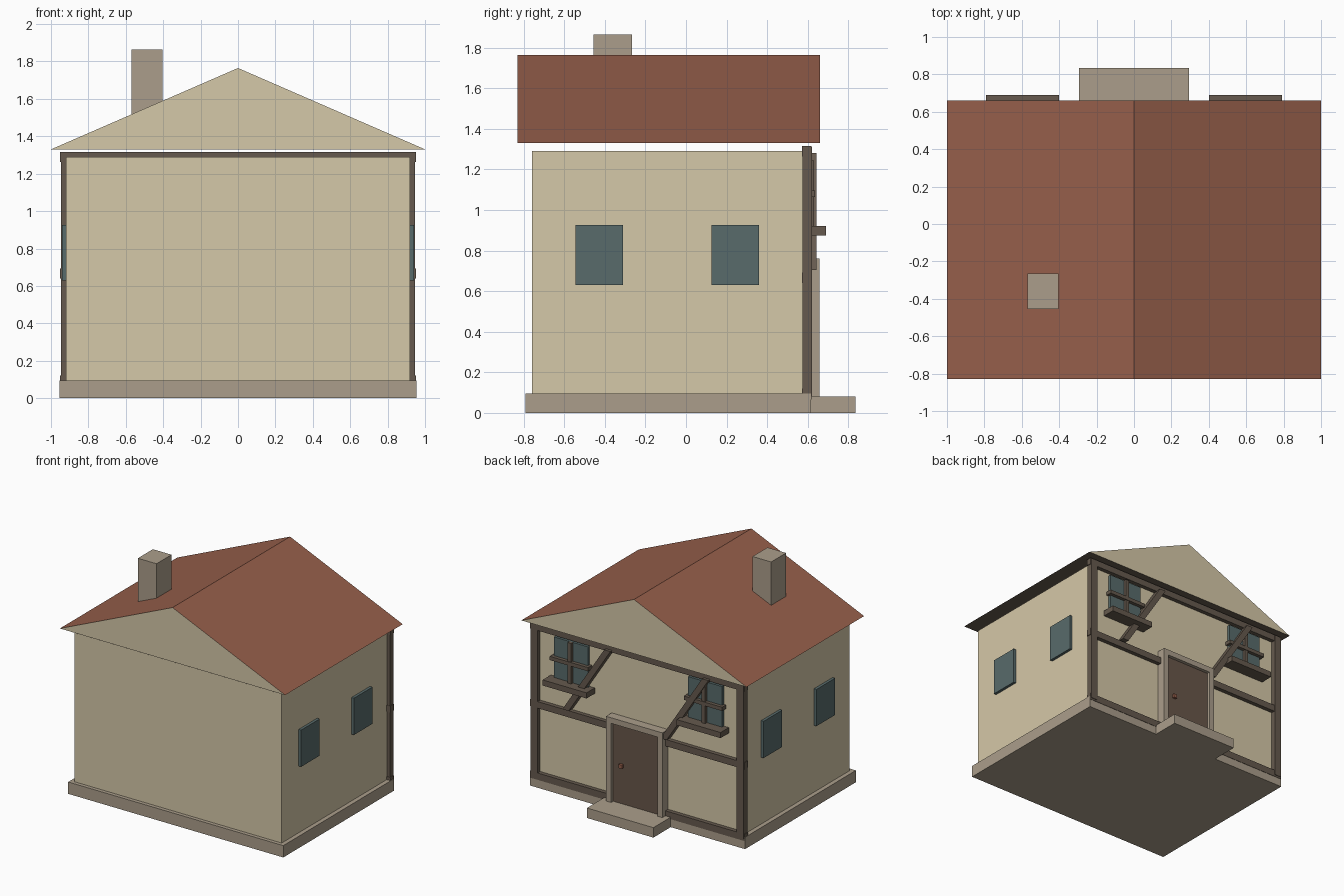
import bpy
import bmesh
from mathutils import Matrix, Vector

cube = bpy.data.objects.get("Cube")
if cube:
    bpy.data.objects.remove(cube, do_unlink=True)


def material(name, rgb):
    """Flat material from 8-bit sRGB values."""
    lin = [((c / 255 + 0.055) / 1.055) ** 2.4 for c in rgb] + [1]
    mat = bpy.data.materials.new(name)
    mat.use_nodes = True
    mat.diffuse_color = lin
    mat.node_tree.nodes["Principled BSDF"].inputs["Base Color"].default_value = lin
    return mat


plaster = material("cream plaster", (213, 200, 168))
stone = material("grey stone", (171, 158, 139))
timber = material("dark timber", (102, 90, 78))
tiles = material("red tiles", (150, 95, 75))
glass = material("blue grey glass", (88, 107, 107))
door_wood = material("brown door wood", (104, 86, 73))


def add_object(name, bm, *mats):
    bmesh.ops.recalc_face_normals(bm, faces=bm.faces)
    mesh = bpy.data.meshes.new(name)
    bm.to_mesh(mesh)
    bm.free()
    for m in mats:
        mesh.materials.append(m)
    obj = bpy.data.objects.new(name, mesh)
    bpy.context.collection.objects.link(obj)
    return obj


def box(name, x, y, z, mat):
    """Box given by its (min, max) range on each axis."""
    bm = bmesh.new()
    size = [b - a for a, b in (x, y, z)]
    mid = [(a + b) / 2 for a, b in (x, y, z)]
    bmesh.ops.create_cube(bm, size=1, matrix=Matrix.Translation(mid) @ Matrix.Diagonal((*size, 1)))
    return add_object(name, bm, mat)


def sides(name, x, y, z, mat):
    """A box and its mirror image across x = 0."""
    box("left_" + name, x, y, z, mat)
    box("right_" + name, (-x[1], -x[0]), y, z, mat)


def brace(name, top, bottom, width, y, mat):
    """Slanted timber with level ends, lying in the back wall plane."""
    bm = bmesh.new()
    h = width / 2
    outline = [(top[0] - h, top[1]), (top[0] + h, top[1]),
               (bottom[0] + h, bottom[1]), (bottom[0] - h, bottom[1])]
    face = bm.faces.new([bm.verts.new((px, y[0], pz)) for px, pz in outline])
    out = bmesh.ops.extrude_face_region(bm, geom=[face])
    moved = [v for v in out["geom"] if isinstance(v, bmesh.types.BMVert)]
    bmesh.ops.translate(bm, verts=moved, vec=Vector((0, y[1] - y[0], 0)))
    add_object(name, bm, mat)


# Plinth, walls and chimney
box("plinth", (-0.955, 0.955), (-0.79, 0.615), (0, 0.095), stone)
box("walls", (-0.92, 0.92), (-0.76, 0.585), (0.095, 1.29), plaster)
box("chimney", (-0.57, -0.405), (-0.455, -0.265), (1.4, 1.865), stone)

# Gabled roof: tiled slopes, plastered gables, timber underside
bm = bmesh.new()
ends = [[bm.verts.new((x, y, z)) for x, z in ((-1, 1.33), (1, 1.33), (0, 1.765))]
        for y in (-0.83, 0.66)]
for end in ends:
    bm.faces.new(end)
for i in range(3):
    j = (i + 1) % 3
    bm.faces.new((ends[0][i], ends[0][j], ends[1][j], ends[1][i]))
roof = add_object("roof", bm, tiles, plaster, timber)
for p in roof.data.polygons:
    p.material_index = 1 if abs(p.normal.y) > 0.5 else 2 if p.normal.z < -0.5 else 0

# Timber frame on the back wall
sides("corner_post", (0.885, 0.947), (0.575, 0.622), (0.08, 1.31), timber)
for label, low, high in (("bottom", 0.065, 0.12), ("middle", 0.64, 0.693), ("top", 1.263, 1.315)):
    box(label + "_beam", (-0.952, 0.952), (0.572, 0.618), (low, high), timber)
brace("left_brace", (0.25, 1.28), (0.62, 0.705), 0.055, (0.58, 0.642), timber)
brace("right_brace", (-0.62, 1.28), (-0.25, 0.705), 0.055, (0.58, 0.642), timber)

# Back windows with glazing bars and sills
sides("back_window", (0.445, 0.745), (0.58, 0.607), (0.9, 1.245), glass)
sides("window_mullion", (0.58, 0.61), (0.58, 0.63), (0.9, 1.245), timber)
sides("window_crossbar", (0.425, 0.765), (0.58, 0.635), (1.065, 1.095), timber)
sides("window_sill", (0.4, 0.79), (0.58, 0.69), (0.875, 0.92), timber)

# Side windows
for label, low, high in (("front", -0.545, -0.31), ("rear", 0.125, 0.36)):
    sides(label + "_side_window", (0.9, 0.942), (low, high), (0.63, 0.925), glass)

# Door, frame, knob and step
box("door", (-0.21, 0.21), (0.58, 0.63), (0.08, 0.715), door_wood)
sides("door_jamb", (0.205, 0.25), (0.58, 0.657), (0.08, 0.715), stone)
box("door_lintel", (-0.25, 0.25), (0.58, 0.657), (0.715, 0.76), stone)
box("door_knob", (0.115, 0.145), (0.62, 0.65), (0.37, 0.4), tiles)
box("doorstep", (-0.295, 0.295), (0.61, 0.835), (0, 0.08), stone)
